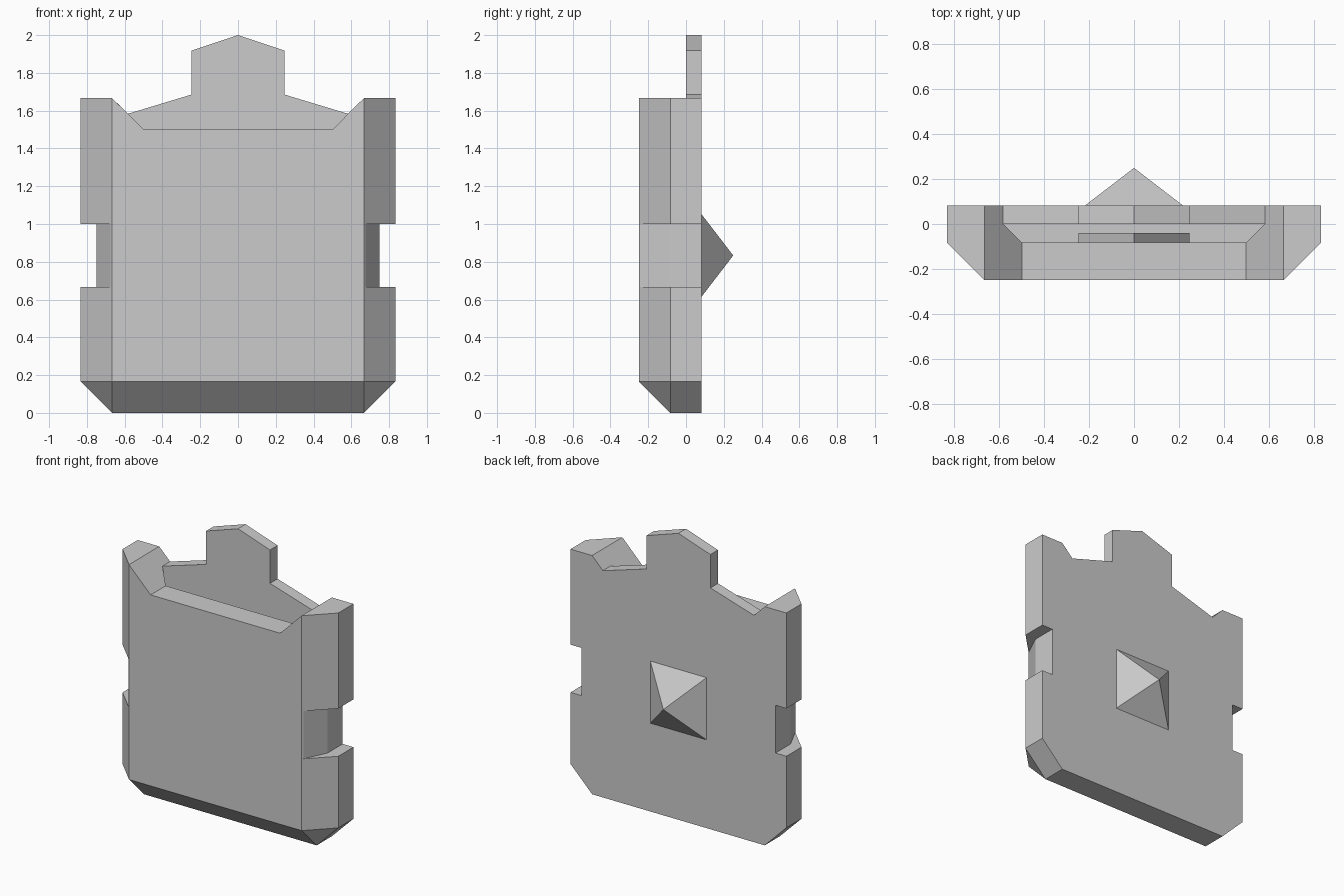
import bpy, bmesh
from mathutils import Vector

if "Cube" in bpy.data.objects:
    bpy.data.objects.remove(bpy.data.objects["Cube"])


def make(name, points, hidden=False):
    """Convex part from the hull of a few points."""
    bm = bmesh.new()
    for p in points:
        bm.verts.new(p)
    bmesh.ops.convex_hull(bm, input=bm.verts)
    bmesh.ops.dissolve_limit(bm, angle_limit=0.01, verts=bm.verts, edges=bm.edges)
    return finish(name, bm, hidden)


def prism(name, profile, axis, a, b, hidden=False):
    """Extrude a 2D profile: axis 'y' uses (x, z), axis 'z' uses (x, y)."""
    place = (lambda p, d: (p[0], d, p[1])) if axis == 'y' else (lambda p, d: (p[0], p[1], d))
    bm = bmesh.new()
    face = bm.faces.new([bm.verts.new(place(p, a)) for p in profile])
    ext = bmesh.ops.extrude_face_region(bm, geom=[face])
    verts = [v for v in ext['geom'] if isinstance(v, bmesh.types.BMVert)]
    bmesh.ops.translate(bm, verts=verts, vec=Vector(place((0, 0), b - a)))
    return finish(name, bm, hidden)


def finish(name, bm, hidden):
    bmesh.ops.recalc_face_normals(bm, faces=bm.faces)
    me = bpy.data.meshes.new(name)
    bm.to_mesh(me)
    bm.free()
    ob = bpy.data.objects.new(name, me)
    bpy.context.collection.objects.link(ob)
    ob.hide_render = hidden
    if hidden:
        ob.hide_set(True)
        ob.display_type = 'WIRE'
    return ob


def both(half):
    """Mirror a half profile to make a closed symmetric one."""
    return half + [(-x, v) for x, v in reversed(half) if x > 0]


def boolean(ob, cutter, op='DIFFERENCE'):
    m = ob.modifiers.new(cutter.name, 'BOOLEAN')
    m.object, m.operation, m.solver = cutter, op, 'EXACT'


T = 1 / 12  # basic wall thickness

# Chamfered case block, taller than needed before trimming
block = []
for s in (-1, 1):
    for z in (2 * T, 2.1):
        block += [(s * 10 * T, T, z), (s * 10 * T, -T, z), (s * 8 * T, -3 * T, z)]
    block += [(s * 8 * T, T, 0), (s * 8 * T, -T, 0)]
case = make("case", block)

# Front silhouette with the raised back tab
outline = both([(1, -.1), (1, 20 * T), (8 * T, 20 * T), (7 * T, 19 * T),
                (.247, 1.685), (.247, 1.918), (0, 2)])
boolean(case, prism("silhouette", outline, 'y', -.5, .5, True), 'INTERSECT')

# Lowered front rim with sloped shoulders
rim = both([(6 * T, 1.5), (6 * T + .7, 2.2)])
boolean(case, prism("rim_cutter", rim, 'y', -.5, 0, True))

# Inner pocket
pocket = both([(6 * T, -T), (7 * T, 0)])
boolean(case, prism("pocket_cutter", pocket, 'z', 2 * T, 2.3, True))

# Side notches
for side, s in (("left", -1), ("right", 1)):
    notch = [(s * x, y) for x, y in ((.631, -.333), (.75, -T), (.75, .2), (1, .2), (1, -.333))]
    boolean(case, prism(side + "_notch_cutter", notch, 'z', 8 * T, 12 * T, True))

# Pointed catch inside the pocket
prism("inner_catch", both([(.247, .667), (0, 1.0)]), 'y', -T - .01, -.04)

# Pyramid stud on the back
c, r = 10 * T, .217
make("back_stud", [(x, T, c + z) for x in (-r, r) for z in (-r, r)] + [(0, .25, c)])
